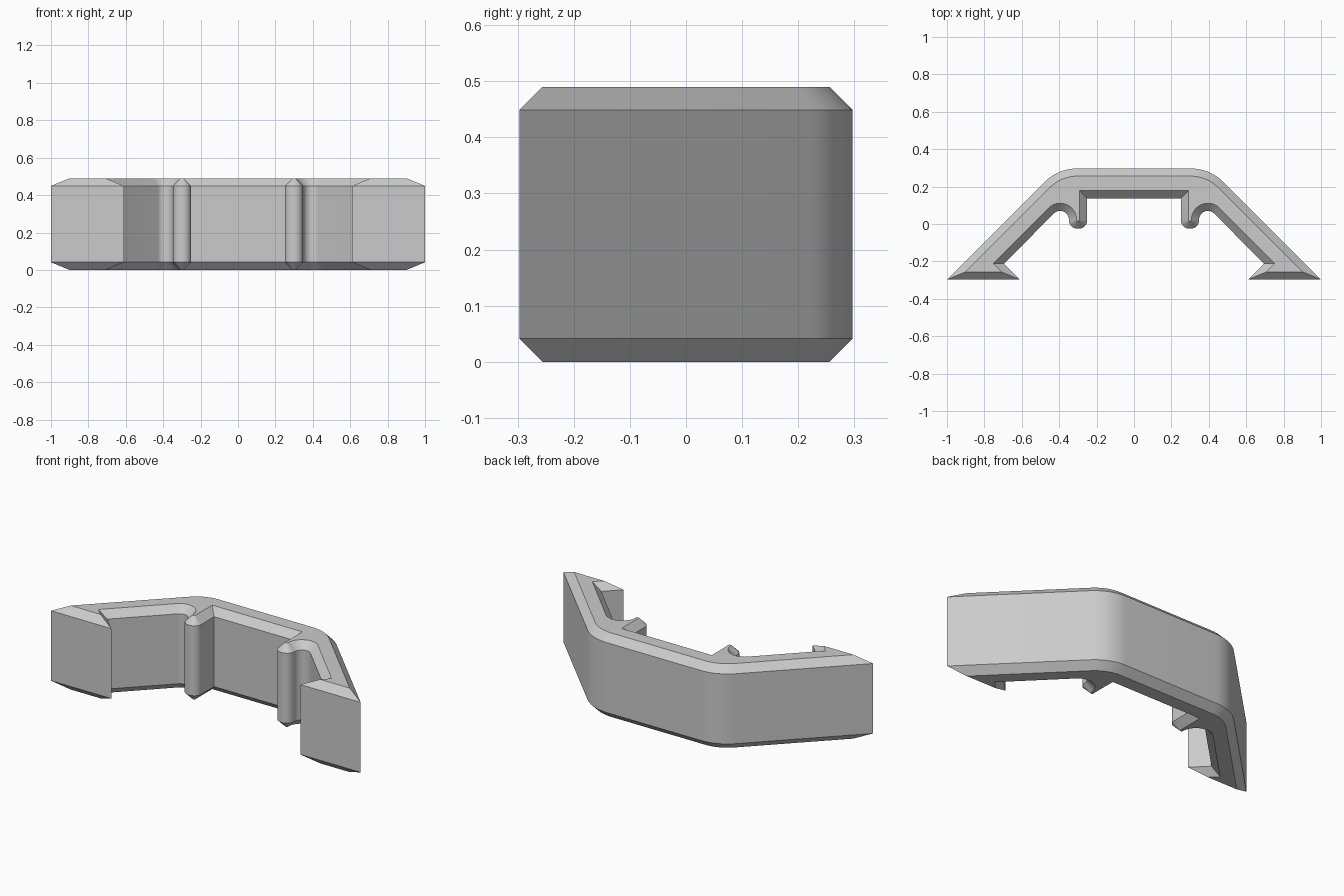
import bpy, bmesh
from math import sin, cos, radians, tan
from mathutils import Vector

cube = bpy.data.objects.get("Cube")
if cube:
    bpy.data.objects.remove(cube, do_unlink=True)

HEIGHT, CHAMFER, DEPTH = 0.49, 0.041, 0.297


def arc(cx, cy, r, start, end, steps):
    """Points on an arc, angles in degrees."""
    angles = [radians(start + (end - start) * i / steps) for i in range(steps + 1)]
    return [Vector((cx + r * cos(a), cy + r * sin(a))) for a in angles]


def inset(points, d):
    """Mitred inward offset of a clockwise outline."""
    result = []
    for i, p in enumerate(points):
        a = (p - points[i - 1]).normalized()
        b = (points[(i + 1) % len(points)] - p).normalized()
        na, nb = Vector((a.y, -a.x)), Vector((b.y, -b.x))
        result.append(p + (na + nb) * d / (1 + na.dot(nb)))
    return result


# Half outline on +x: rounded shoulder, foot, hooked notch, clip pocket, prong
shoulder_r, pocket_r, prong_r = 0.25, 0.047, 0.045
shoulder_x = 1 - 2 * DEPTH - shoulder_r * tan(radians(22.5))
half = arc(shoulder_x, DEPTH - shoulder_r, shoulder_r, 90, 45, 10)
half += [Vector((1, -DEPTH)), Vector((0.61, -DEPTH)), Vector((0.695, -0.212))]
half += arc(0.395, 0.023, pocket_r, 45, 180, 14)
half += arc(0.348 - prong_r, 0.02, prong_r, 0, -90, 8)
half += arc(0.25 + prong_r, 0.02, prong_r, -90, -180, 8)
half += [Vector((0.25, 0.137))]
outline = half + [Vector((-p.x, p.y)) for p in reversed(half)]
small = inset(outline, CHAMFER)

# Stack the outlines into a body chamfered along the top and bottom rims
bm = bmesh.new()
levels = [(small, 0), (outline, CHAMFER), (outline, HEIGHT - CHAMFER), (small, HEIGHT)]
rings = [[bm.verts.new((p.x, p.y, z)) for p in pts] for pts, z in levels]
for low, high in zip(rings, rings[1:]):
    for i in range(len(low)):
        bm.faces.new((low[i - 1], low[i], high[i], high[i - 1]))
bm.faces.new(rings[0])
bm.faces.new(rings[-1])
bmesh.ops.recalc_face_normals(bm, faces=bm.faces)
mesh = bpy.data.meshes.new("clip_bracket")
bm.to_mesh(mesh)
bm.free()
bracket = bpy.data.objects.new("clip_bracket", mesh)
bpy.context.collection.objects.link(bracket)

# Plain grey finish
grey = bpy.data.materials.new("light_grey")
grey.use_nodes = True
colour = (0.6, 0.6, 0.6, 1)
grey.diffuse_color = colour
grey.node_tree.nodes["Principled BSDF"].inputs["Base Color"].default_value = colour
mesh.materials.append(grey)

bpy.ops.object.select_all(action="DESELECT")
bracket.select_set(True)
bpy.context.view_layer.objects.active = bracket
bpy.ops.object.shade_smooth_by_angle(angle=radians(30))
